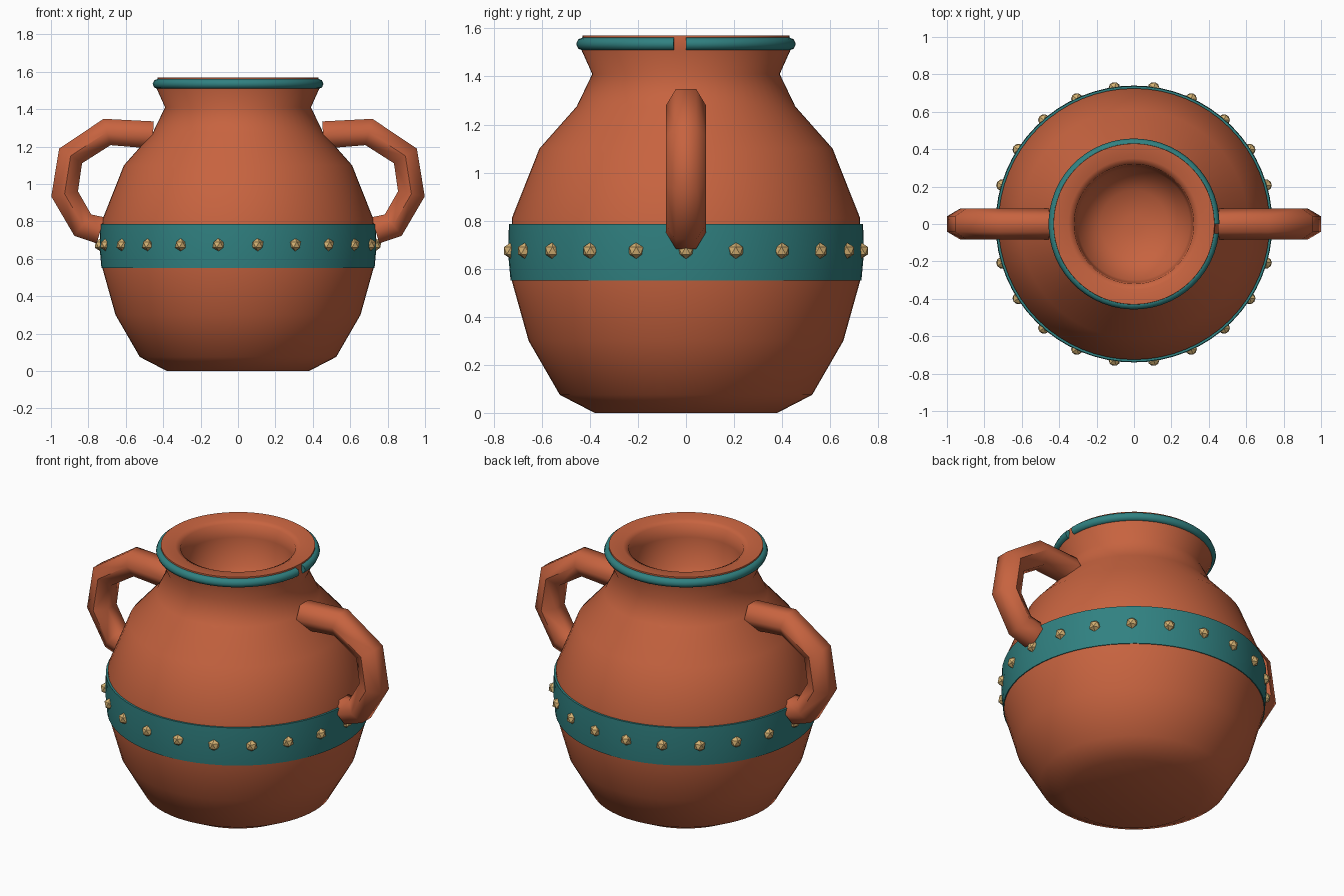
import bpy, bmesh
from math import sin, cos, pi, radians
from mathutils import Vector

cube = bpy.data.objects.get("Cube")
if cube:
    bpy.data.objects.remove(cube)


def material(name, rgb):
    m = bpy.data.materials.new(name)
    m.use_nodes = True
    m.diffuse_color = (*rgb, 1)
    m.node_tree.nodes["Principled BSDF"].inputs["Base Color"].default_value = (*rgb, 1)
    return m


terracotta = material("terracotta", (0.57, 0.125, 0.05))
teal = material("teal glaze", (0.03, 0.22, 0.22))
gold = material("pale gold", (0.66, 0.44, 0.17))


def finish(name, bm, mat, angle=None):
    bmesh.ops.recalc_face_normals(bm, faces=bm.faces)
    me = bpy.data.meshes.new(name)
    bm.to_mesh(me)
    bm.free()
    me.materials.append(mat)
    ob = bpy.data.objects.new(name, me)
    bpy.context.collection.objects.link(ob)
    if angle:
        bpy.ops.object.select_all(action="DESELECT")
        ob.select_set(True)
        bpy.context.view_layer.objects.active = ob
        bpy.ops.object.shade_smooth_by_angle(angle=radians(angle))
    return ob


def bridge(bm, a, b, closed=True):
    n = len(a)
    for i in range(n if closed else n - 1):
        j = (i + 1) % n
        bm.faces.new((a[i], a[j], b[j], b[i]))


def turned(name, profile, mat, angle, steps=64):
    """Revolve (radius, height) points; flat caps close both ends."""
    bm = bmesh.new()
    rings = [[bm.verts.new((r * cos(2 * pi * i / steps), r * sin(2 * pi * i / steps), z))
              for i in range(steps)] for r, z in profile]
    for a, b in zip(rings, rings[1:]):
        bridge(bm, a, b)
    bm.faces.new(rings[0])
    bm.faces.new(rings[-1])
    return finish(name, bm, mat, angle)


def tube(name, frames, mat, angle):
    """Skin a list of cross-section rings and cap the ends."""
    bm = bmesh.new()
    rings = [[bm.verts.new(p) for p in ring] for ring in frames]
    for a, b in zip(rings, rings[1:]):
        bridge(bm, a, b)
    bm.faces.new(rings[0])
    bm.faces.new(rings[-1])
    return finish(name, bm, mat, angle)


# Vessel: outer wall, rolled lip and hollow neck
turned("pot_body", [
    (0.38, 0), (0.525, 0.075), (0.655, 0.30), (0.725, 0.55), (0.725, 0.81),
    (0.61, 1.10), (0.455, 1.275), (0.39, 1.41), (0.435, 1.51), (0.43, 1.57),
    (0.35, 1.565), (0.32, 1.55), (0.313, 1.47), (0.30, 1.30), (0.18, 1.20),
    (0.05, 1.18)], terracotta, 65)

# Glazed belly band
turned("belly_band", [(0.70, 0.55), (0.73, 0.55), (0.74, 0.66), (0.737, 0.785), (0.70, 0.785)],
       teal, 40)

# Rim ring, left open by one step on the +x side
steps, minor = 55, 0.027
frames = []
for i in range(steps):
    a = 2 * pi * i / steps
    frames.append([((0.43 + minor * cos(t)) * cos(a), (0.43 + minor * cos(t)) * sin(a),
                    1.535 + minor * sin(t)) for t in (k * pi / 4 for k in range(8))])
tube("rim_ring", frames, teal, 50)

# Handles: six-sided tubes along a bent path
path = [Vector((x, 0, z)) for x, z in
        ((0.455, 1.262), (0.70, 1.278), (0.895, 1.15), (0.927, 0.947), (0.83, 0.78), (0.735, 0.752))]
for side, name in ((1, "left_handle"), (-1, "right_handle")):
    frames = []
    for i, p in enumerate(path):
        before = (p - path[max(i - 1, 0)]).normalized()
        after = (path[min(i + 1, len(path) - 1)] - p).normalized()
        along = (before + after).normalized()
        across = Vector((along.z, 0, -along.x))
        ring = []
        for k in range(6):
            q = p + 0.084 * (Vector((0, cos(k * pi / 3), 0)) + across * sin(k * pi / 3))
            ring.append((side * q.x, q.y, q.z))
        frames.append(ring)
    tube(name, frames, terracotta, 62)

# Beads around the band
count = 22
bm = bmesh.new()
for i in range(count):
    a = 2 * pi * i / count
    new = bmesh.ops.create_icosphere(bm, subdivisions=1, radius=0.035)["verts"]
    bmesh.ops.translate(bm, verts=new, vec=(0.735 * cos(a), 0.735 * sin(a), 0.675))
finish("band_beads", bm, gold)
